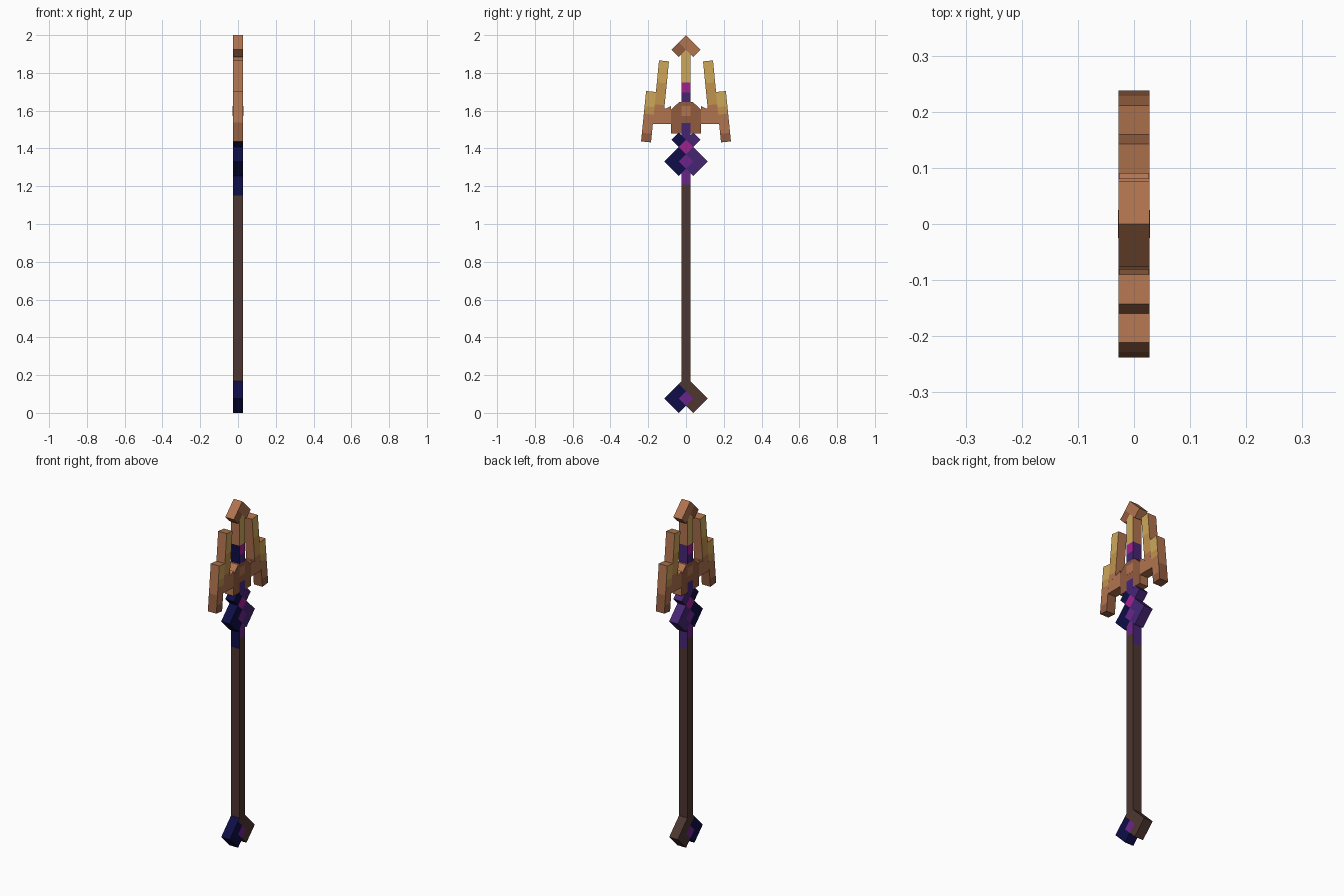
import bpy, bmesh
from math import hypot
from mathutils import Vector

cube = bpy.data.objects.get("Cube")
if cube:
    bpy.data.objects.remove(cube, do_unlink=True)

T = 0.0275      # half thickness of the flat staff
W = 0.025       # half width of the shaft
H = 0.0385      # half diagonal of one diamond cell


def srgb(*rgb):
    return tuple((c / 255 / 12.92) if c < 11 else ((c / 255 + 0.055) / 1.055) ** 2.4
                 for c in rgb) + (1.0,)


def material(name, *rgb):
    m = bpy.data.materials.new(name)
    m.use_nodes = True
    m.diffuse_color = srgb(*rgb)
    m.node_tree.nodes["Principled BSDF"].inputs["Base Color"].default_value = srgb(*rgb)
    return m


GOLD = material("gold", 205, 167, 90)
BRASS = material("dark_gold", 192, 147, 78)
COPPER = material("copper", 177, 116, 79)
BRONZE = material("dark_copper", 145, 91, 63)
BROWN = material("wood_brown", 77, 54, 48)
NAVY = material("navy", 14, 13, 72)
INDIGO = material("indigo", 70, 37, 116)
PURPLE = material("purple", 108, 36, 138)
MAGENTA = material("magenta", 164, 32, 143)


def prism(name, outline, face, front=None, back=None, t=T):
    """Extrude a (y, z) outline along x; rim colour depends on which way it faces."""
    front = front or face
    back = back or front
    bm = bmesh.new()
    base = bm.faces.new([bm.verts.new((-t, y, z)) for y, z in outline])
    top = bmesh.ops.extrude_face_region(bm, geom=[base])["geom"]
    bmesh.ops.translate(bm, vec=(2 * t, 0, 0),
                        verts=[v for v in top if isinstance(v, bmesh.types.BMVert)])
    bmesh.ops.recalc_face_normals(bm, faces=bm.faces)
    bm.normal_update()
    for f in bm.faces:
        f.material_index = 0 if abs(f.normal.x) > 0.5 else (1 if f.normal.y < 0 else 2)
    me = bpy.data.meshes.new(name)
    bm.to_mesh(me)
    bm.free()
    for m in (face, front, back):
        me.materials.append(m)
    ob = bpy.data.objects.new(name, me)
    bpy.context.collection.objects.link(ob)
    return ob


def cell(name, y, z, *mats):
    prism(name, [(y - H, z), (y, z - H), (y + H, z), (y, z + H)], *mats)


def post(name, z0, z1, *mats, tip0=0, tip1=0):
    """Straight length of shaft, with optional pointed or notched ends."""
    prism(name, [(-W, z0), (0, z0 + tip0), (W, z0), (W, z1), (0, z1 + tip1), (-W, z1)], *mats)


def bar(name, low, high, bands, side):
    """Slanted square bar cut into coloured bands: (end fraction, face, rim)."""
    a, b = Vector(low), Vector(high)
    d = b - a
    n = Vector((d.y, -d.x)) / hypot(*d) * W * 1.06
    start = 0
    for i, (end, face, rim) in enumerate(bands):
        p, q = a + d * start, a + d * end
        pts = [p - n, p + n, q + n, q - n]
        prism(f"{name}_{i + 1}", [(side * v.x, v.y) for v in pts], face, rim)
        start = end


def diamond_block(name, z, left, right, top):
    """Three by three diamond of cells with the lowest cell left out."""
    cell(name + "_centre", 0, z, PURPLE)
    cell(name + "_top", 0, z + 2 * H, *top)
    for s, label, mat in ((-1, "front", left), (1, "back", right)):
        cell(f"{name}_{label}_tip", s * 2 * H, z, mat)
        for k in (-1, 1):
            cell(f"{name}_{label}_{'upper' if k > 0 else 'lower'}", s * H, z + k * H, mat)


# Pommel and shaft
POMMEL = 2 * H
diamond_block("pommel", POMMEL, NAVY, BROWN, (BROWN, NAVY, BROWN))
post("shaft", POMMEL + H + W, 1.15, BROWN, tip0=-W)

# Collar and gem ornament
GEM = 1.331
post("collar_lower", 1.15, 1.21, BROWN, NAVY, INDIGO)
post("collar_upper", 1.21, GEM - H - W, PURPLE, NAVY, INDIGO, tip1=W)
diamond_block("ornament", GEM, NAVY, INDIGO, (MAGENTA,))
cell("ornament_front_wing", -H, GEM + 3 * H, NAVY)
cell("ornament_back_wing", H, GEM + 3 * H, INDIGO)
post("neck", GEM + 3 * H + W, 1.535, INDIGO, NAVY, INDIGO, tip0=-W)

# Crossguard
prism("guard", [(-0.08, 1.479), (-W, 1.479), (-W, 1.535), (W, 1.535), (W, 1.479), (0.08, 1.479),
                (0.08, 1.605), (0.037, 1.645), (-0.037, 1.645), (-0.08, 1.605)], BRONZE, COPPER)
prism("guard_stud", [(-W, 1.573), (W, 1.573), (W, 1.625), (-W, 1.625)], COPPER, t=T + 0.0008)

# Arms and prongs on both sides
for s, label in ((-1, "front"), (1, "back")):
    arm = [(0.08, 1.53), (0.178, 1.53), (0.178, 1.611), (0.106, 1.611), (0.08, 1.625)]
    prism(label + "_arm", [(s * y, z) for y, z in arm], COPPER, t=T - 0.0004)
    bar(label + "_outer_prong", (0.2115, 1.4345), (0.185, 1.7015),
        [(0.17, BRONZE, BRONZE), (0.38, COPPER, BRONZE), (0.55, COPPER, COPPER),
         (0.7, BRASS, COPPER), (1, GOLD, COPPER)], s)
    bar(label + "_inner_prong", (0.1425, 1.6), (0.1165, 1.8635),
        [(0.12, COPPER, COPPER), (0.56, BRASS, COPPER), (1, GOLD, COPPER)], s)

# Central spike and diamond tip
TIP = 2 - 2 * H
post("spike_base", 1.64, 1.695, INDIGO, NAVY, INDIGO)
post("spike_gem", 1.695, 1.75, MAGENTA, NAVY, INDIGO)
post("spike", 1.75, TIP - W, GOLD, COPPER, tip1=W)
cell("tip_top", 0, TIP + H, COPPER)
cell("tip_front", -H, TIP, BRONZE, COPPER)
cell("tip_back", H, TIP, COPPER)
